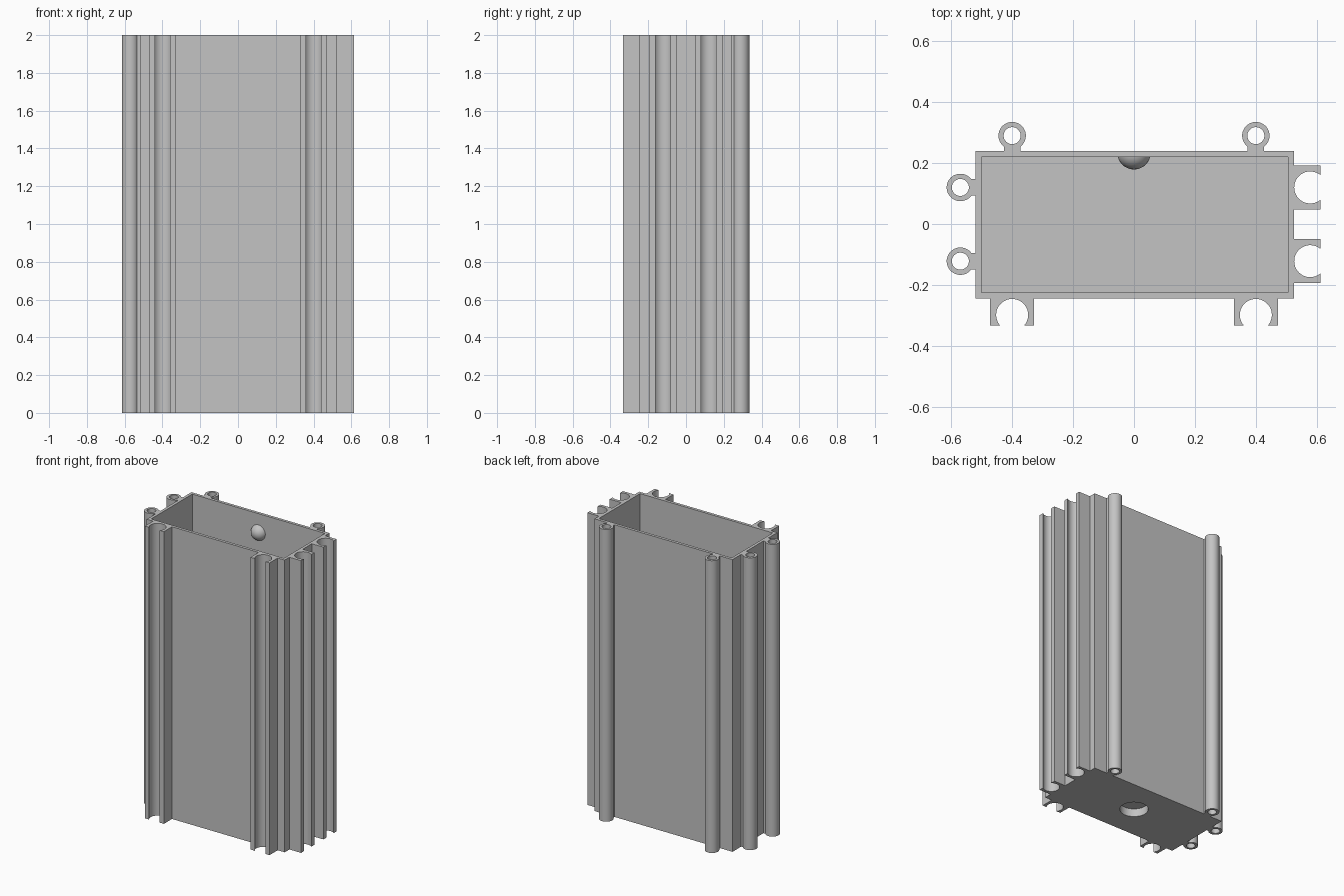
import bpy
import bmesh
import math
from mathutils import Vector, Matrix

cube = bpy.data.objects.get("Cube")
if cube:
    bpy.data.objects.remove(cube, do_unlink=True)

HEIGHT = 2.0
X0, X1, Y0, Y1 = -0.52, 0.525, -0.245, 0.24   # outer wall faces
WALL = 0.02
FLOOR = 0.08
TUBE_OFFSET, TUBE_R, BORE_R, NECK = 0.05, 0.045, 0.028, 0.027
CLIP_HALF, CLIP_OUT, CLIP_OFFSET, CLIP_R = 0.072, 0.088, 0.0535, 0.0525

grey = bpy.data.materials.new("plain grey")
grey.use_nodes = True
colour = (0.55, 0.55, 0.55, 1)
grey.diffuse_color = colour
grey.node_tree.nodes["Principled BSDF"].inputs["Base Color"].default_value = colour


def arc(radius, offset, start, end, steps):
    """Arc points in wall coordinates: u along the wall, v outwards."""
    angles = [start + (end - start) * i / steps for i in range(steps + 1)]
    return [(-radius * math.sin(t), offset - radius * math.cos(t)) for t in angles]


def tube_profile():
    a = math.asin(NECK / TUBE_R)
    ring = arc(TUBE_R, TUBE_OFFSET, a, 2 * math.pi - a, 40)
    return [(-NECK, 0)] + ring + [(NECK, 0)]


def clip_profile():
    a = math.acos((CLIP_OFFSET - CLIP_OUT) / CLIP_R)
    side = [(-CLIP_HALF, 0), (-CLIP_HALF, CLIP_OUT)]
    return side + arc(CLIP_R, CLIP_OFFSET, a, -a, 40) + [(-u, v) for u, v in reversed(side)]


def make_object(name, bm):
    mesh = bpy.data.meshes.new(name)
    bmesh.ops.recalc_face_normals(bm, faces=bm.faces)
    bm.to_mesh(mesh)
    bm.free()
    mesh.materials.append(grey)
    obj = bpy.data.objects.new(name, mesh)
    bpy.context.collection.objects.link(obj)
    return obj


def activate(obj):
    bpy.ops.object.select_all(action='DESELECT')
    obj.select_set(True)
    bpy.context.view_layer.objects.active = obj


def cut(target, cutter):
    mod = target.modifiers.new("cut", 'BOOLEAN')
    mod.operation, mod.solver, mod.object = 'DIFFERENCE', 'EXACT', cutter
    activate(target)
    bpy.ops.object.modifier_apply(modifier=mod.name)
    bpy.data.objects.remove(cutter, do_unlink=True)


# Walk round the box: corner, wall direction, and where the connectors sit
walls = [
    (Vector((X0, Y0)), Vector((1, 0)), (-0.4 - X0, 0.4 - X0), clip_profile),
    (Vector((X1, Y0)), Vector((0, 1)), (-0.122 - Y0, 0.12 - Y0), clip_profile),
    (Vector((X1, Y1)), Vector((-1, 0)), (X1 - 0.4, X1 + 0.4), tube_profile),
    (Vector((X0, Y1)), Vector((0, -1)), (Y1 - 0.12, Y1 + 0.122), tube_profile),
]
outline, loops = [], []
for corner, along, places, profile in walls:
    out = Vector((along.y, -along.x))
    outline.append(corner)
    for place in places:
        base = corner + along * place
        outline += [base + along * u + out * v for u, v in profile()]
        if profile is tube_profile:
            bore = arc(BORE_R, TUBE_OFFSET, 0, 2 * math.pi, 32)[:-1]
            loops.append([base + along * u + out * v for u, v in bore])
loops.append(outline)

# Extruded body with the bores left open
bm = bmesh.new()
edges = []
for loop in loops:
    verts = [bm.verts.new((p.x, p.y, 0)) for p in loop]
    edges += [bm.edges.new((verts[i - 1], verts[i])) for i in range(len(verts))]
bmesh.ops.triangle_fill(bm, edges=edges, use_beauty=True)
cap = bmesh.ops.extrude_face_region(bm, geom=bm.faces[:], use_keep_orig=True)
top = [g for g in cap["geom"] if isinstance(g, bmesh.types.BMVert)]
bmesh.ops.translate(bm, verts=top, vec=(0, 0, HEIGHT))
body = make_object("open_box_with_connectors", bm)

# Main compartment
bm = bmesh.new()
size = Vector((X1 - X0 - 2 * WALL, Y1 - Y0 - 2 * WALL, HEIGHT))
centre = Vector(((X0 + X1) / 2, (Y0 + Y1) / 2, FLOOR + HEIGHT / 2))
bmesh.ops.create_cube(bm, size=1, matrix=Matrix.Translation(centre) @ Matrix.Diagonal(size.to_4d()))
cut(body, make_object("compartment_cutter", bm))

# Round blind recess under the floor
bm = bmesh.new()
bmesh.ops.create_cone(bm, cap_ends=True, segments=48, radius1=0.09, radius2=0.09, depth=0.11)
cut(body, make_object("recess_cutter", bm))
activate(body)
bpy.ops.object.shade_smooth_by_angle(angle=math.radians(30))

# Rounded catch on the inside of the back wall
bm = bmesh.new()
bmesh.ops.create_uvsphere(bm, u_segments=32, v_segments=16, radius=0.055,
                          matrix=Matrix.Translation((0, 0.234, 1.87)))
bmesh.ops.bisect_plane(bm, geom=bm.verts[:] + bm.edges[:] + bm.faces[:],
                       plane_co=(0, 0.23, 0), plane_no=(0, 1, 0), clear_outer=True)
bmesh.ops.holes_fill(bm, edges=[e for e in bm.edges if e.is_boundary])
catch = make_object("inner_catch", bm)
activate(catch)
bpy.ops.object.shade_smooth_by_angle(angle=math.radians(40))
